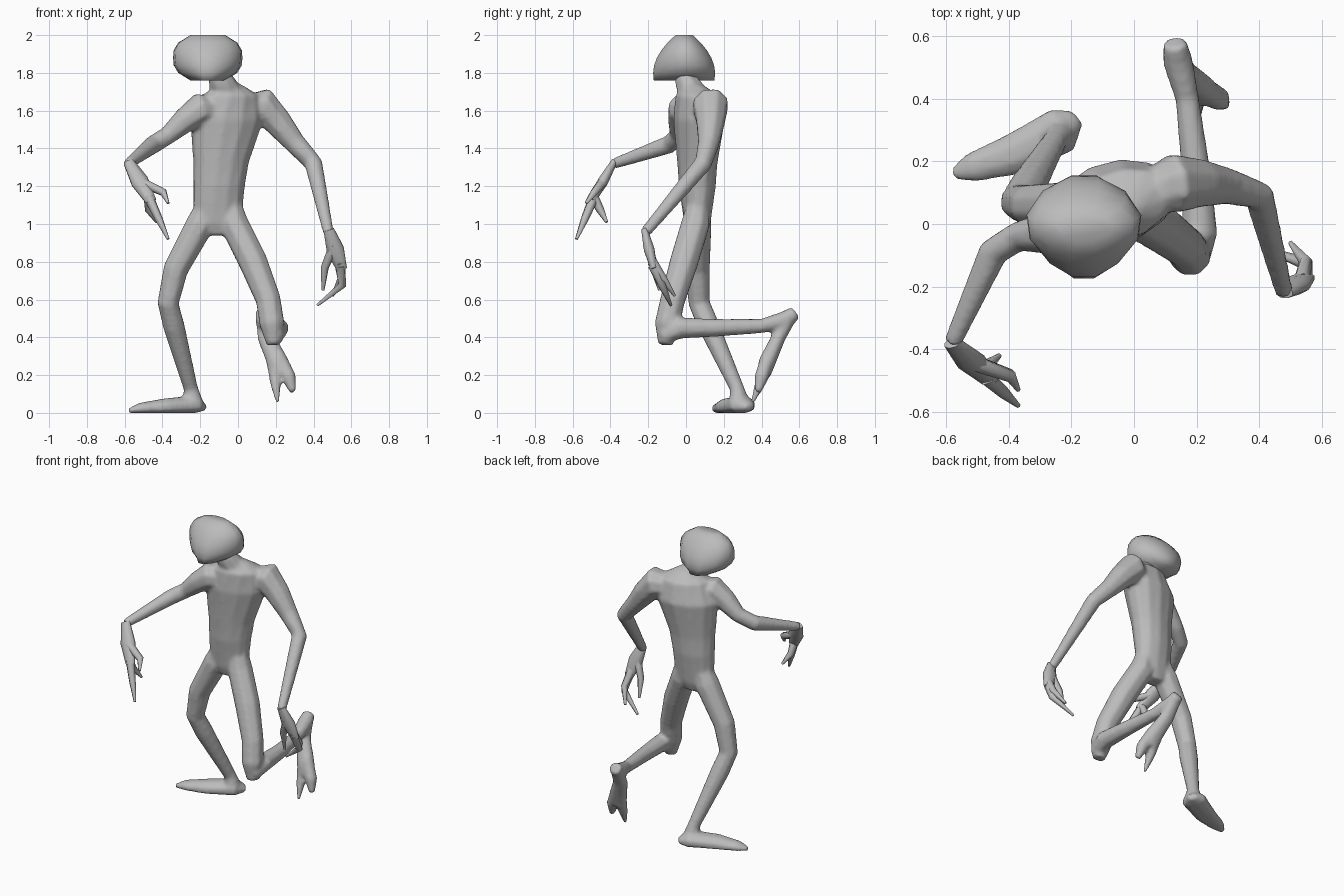
import bpy
import bmesh
from math import cos, sin, pi, radians
from mathutils import Vector

default = bpy.data.objects.get("Cube")
if default:
    bpy.data.objects.remove(default, do_unlink=True)

# Single plain grey skin
skin = bpy.data.materials.new("grey_skin")
skin.use_nodes = True
grey = (.5, .5, .5, 1)
skin.diffuse_color = grey
skin.node_tree.nodes["Principled BSDF"].inputs["Base Color"].default_value = grey

RIGHTWARD, BACKWARD, UPWARD = Vector((1, 0, 0)), Vector((0, 1, 0)), Vector((0, 0, 1))


def loft(name, stations, side=RIGHTWARD, end_side=None, flatness=1,
         sides=8, level=False, shape=None):
    """Skin rings along a path; a station is a centre, half width and half depth."""
    end_side = end_side or side
    points = [Vector(station[:3]) for station in stations]
    last = len(points) - 1
    bm = bmesh.new()
    rings = []
    for index, (point, station) in enumerate(zip(points, stations)):
        along = points[min(index + 1, last)] - points[max(index - 1, 0)]
        along = UPWARD.copy() if level else along.normalized()
        hint = side.lerp(end_side, index / last)
        across = (hint - along * hint.dot(along)).normalized()
        depth = along.cross(across) * station[-1] * flatness
        across *= station[3]
        ring = []
        for corner in range(sides):
            angle = 2 * pi * (corner + .5) / sides
            offset = across * cos(angle) + depth * sin(angle)
            if shape:
                offset = shape(offset)
            position = point + offset
            position.z = max(position.z, 0)
            ring.append(bm.verts.new(position))
        rings.append(ring)
    for lower, upper in zip(rings, rings[1:]):
        for corner in range(sides):
            following = (corner + 1) % sides
            bm.faces.new((lower[corner], lower[following],
                          upper[following], upper[corner]))
    bm.faces.new(rings[0])
    bm.faces.new(rings[-1])
    bmesh.ops.recalc_face_normals(bm, faces=bm.faces)
    mesh = bpy.data.meshes.new(name)
    bm.to_mesh(mesh)
    bm.free()
    mesh.materials.append(skin)
    part = bpy.data.objects.new(name, mesh)
    bpy.context.collection.objects.link(part)
    bpy.ops.object.select_all(action="DESELECT")
    part.select_set(True)
    bpy.context.view_layer.objects.active = part
    bpy.ops.object.shade_smooth_by_angle(angle=radians(65))
    return part


def blend(name, parts):
    """Weld overlapping parts into one continuous skin with soft joints."""
    bpy.ops.object.select_all(action="DESELECT")
    for part in parts:
        part.select_set(True)
    bpy.context.view_layer.objects.active = parts[0]
    bpy.ops.object.join()
    parts[0].name = name
    remesh = parts[0].modifiers.new("weld", "REMESH")
    remesh.mode = "VOXEL"
    remesh.voxel_size = .012
    remesh.use_smooth_shade = True
    soften = parts[0].modifiers.new("soften", "SMOOTH")
    soften.iterations = 6


def hand(prefix, wrist, knuckle, digits):
    """A flat palm with tapering digits: name, root along palm, bend, tip."""
    wrist, knuckle = Vector(wrist), Vector(knuckle)
    middle = wrist.lerp(knuckle, .5)
    loft(prefix + "_palm",
         [(*wrist, .03), (*middle, .05), (*knuckle, .03)], flatness=.6)
    for name, root, bend, tip in digits:
        start = wrist.lerp(knuckle, root)
        tip = Vector(tip)
        joint = start.lerp(tip, .5) + RIGHTWARD * bend
        loft(prefix + "_" + name,
             [(*start, .028), (*joint, .022), (*tip, .008)],
             side=RIGHTWARD + BACKWARD, sides=6)


def narrow_face(offset):
    """Taper the head towards the face, keeping the back of the skull broad."""
    offset.x *= 1 + 1.5 * min(offset.y, 0)
    return offset


# Head: broad jaw, domed towards the crown
levels = [step / 3 - 1 for step in range(7)]
loft("head",
     [(-.16, -.01, 1.88 + .12 * t, .19 * (1 - .5 * abs(t) ** 3),
       .17 * (1 - .25 * (t + .7) ** 2)) for t in levels],
     sides=12, level=True, shape=narrow_face)
neck = loft("neck", [
    (-.11, -.01, 1.82, .06),
    (-.09, 0, 1.76, .07),
    (-.05, .05, 1.66, .1),
], flatness=.9)

# Torso, twisted from hips to shoulders
torso = loft("torso", [
    (-.11, .06, .94, .07),
    (-.11, .06, 1, .13, .1),
    (-.1, .06, 1.2, .14),
    (-.09, .06, 1.32, .15),
    (-.06, .07, 1.55, .2, .19),
    (-.04, .06, 1.68, .16),
    (-.04, .04, 1.74, .06),
], end_side=Vector((1, .4, 0)), flatness=.7, sides=12, level=True)

# Left arm hangs with the forearm reaching forward
left_arm = loft("left_arm", [
    (.02, .1, 1.62, .06),
    (.13, .13, 1.63, .1),
    (.21, .13, 1.54, .08),
    (.3, .12, 1.43, .06),
    (.4, .09, 1.32, .05),
    (.48, -.22, .95, .03),
], side=BACKWARD)
hand("left", (.48, -.22, .97), (.55, -.17, .76), [
    ("long_finger", .9, .07, (.42, -.08, .57)),
    ("short_finger", .8, .03, (.5, -.06, .62)),
    ("thumb", .4, -.02, (.45, -.14, .65)),
])

# Right arm reaches out to the front
right_arm = loft("right_arm", [
    (-.1, .02, 1.6, .06),
    (-.2, -.01, 1.61, .09),
    (-.28, -.03, 1.55, .07),
    (-.37, -.04, 1.47, .05),
    (-.45, -.09, 1.42, .05),
    (-.58, -.38, 1.32, .03),
], side=UPWARD)
hand("right", (-.58, -.38, 1.33), (-.46, -.5, 1.12), [
    ("long_finger", .9, 0, (-.37, -.58, .92)),
    ("short_finger", .5, .05, (-.37, -.53, 1.11)),
    ("thumb", .9, -.02, (-.43, -.42, 1.01)),
])

# Left leg lifted, with the shin folded back and the foot hanging
left_thigh = loft("left_thigh", [
    (-.05, .07, 1.16, .05),
    (-.02, .05, 1, .08),
    (.08, -.01, .8, .08),
    (.16, -.07, .6, .07),
    (.18, -.1, .47, .07),
    (.19, -.11, .36, .04),
])
left_shin = loft("left_shin", [
    (.2, -.13, .4, .04),
    (.21, -.03, .45, .06),
    (.2, .15, .45, .05),
    (.17, .4, .46, .04),
    (.14, .52, .49, .05),
    (.13, .58, .53, .04),
])
left_foot = loft("left_foot", [
    (.13, .57, .53, .04),
    (.15, .49, .4, .05),
    (.21, .43, .27, .06),
    (.22, .41, .2, .05),
], flatness=.8)
left_inner_toe = loft("left_inner_toe", [
    (.18, .45, .31, .04),
    (.2, .39, .15, .03),
    (.21, .35, .05, .01),
])
left_outer_toe = loft("left_outer_toe", [
    (.21, .44, .31, .04),
    (.27, .4, .19, .04),
    (.29, .38, .11, .02),
])

# Right leg carries the weight on a long flat foot
right_leg = loft("right_leg", [
    (-.15, .06, 1.14, .05),
    (-.2, .06, 1, .08),
    (-.33, .06, .76, .07),
    (-.37, .07, .58, .06),
    (-.34, .12, .46, .06),
    (-.25, .27, .13, .04),
    (-.24, .28, .05, .06),
])
right_foot = loft("right_foot", [
    (-.18, .34, .03, .03),
    (-.23, .3, .04, .08),
    (-.39, .22, .03, .07),
    (-.52, .18, .02, .05),
    (-.58, .16, .01, .02),
], side=BACKWARD, flatness=.7)

# One skin over the torso and limbs
blend("body", [torso, neck, left_arm, right_arm, left_thigh, left_shin, left_foot,
               left_inner_toe, left_outer_toe, right_leg, right_foot])
